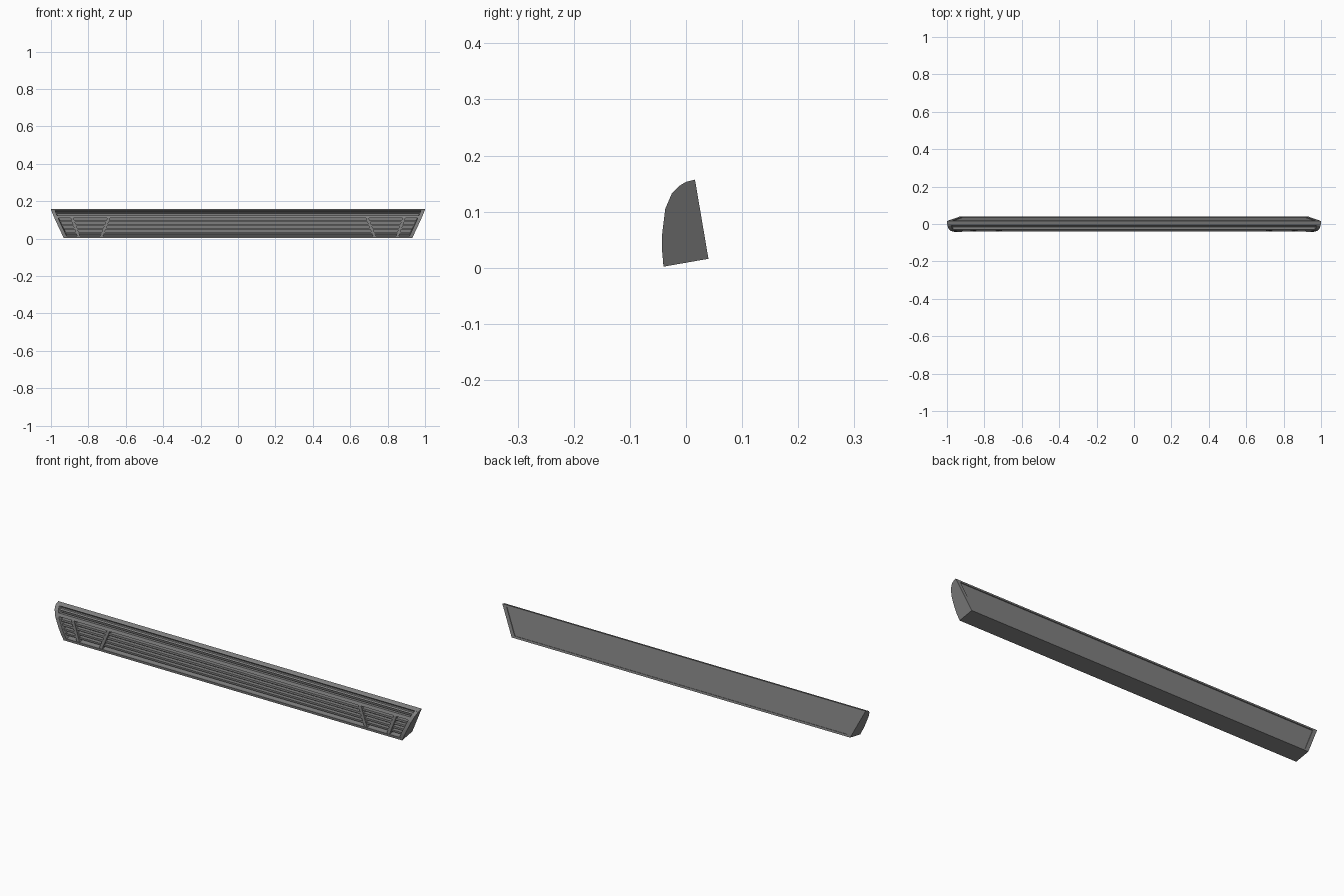
import bpy, bmesh, math
from mathutils import Vector

if "Cube" in bpy.data.objects:
    bpy.data.objects.remove(bpy.data.objects["Cube"])

grey = bpy.data.materials.new("mid grey")
grey.diffuse_color = (0.22, 0.22, 0.22, 1)
grey.use_nodes = True
grey.node_tree.nodes["Principled BSDF"].inputs["Base Color"].default_value = grey.diffuse_color

# side outline (y, z): curved front, then top and back corners
FRONT = [(-.04, .002), (-.043, .035), (-.0425, .06), (-.037, .105),
         (-.025, .133), (-.012, .146), (0, .153), (.016, .157)]
BACK = [(.016, .157), (.04, .016)]
TILT = math.radians(9.8)


def half_width(y, z):
    """Half length of the body; the ends flare towards the top."""
    w = z * math.cos(TILT) - (y + .04) * math.sin(TILT)
    return .93 + .07 * w / .146


def front_y(z):
    for (y0, z0), (y1, z1) in zip(FRONT, FRONT[1:]):
        if z <= z1:
            return y0 + (y1 - y0) * (z - z0) / (z1 - z0)
    return FRONT[-1][0]


def finish(name, bm):
    bmesh.ops.recalc_face_normals(bm, faces=bm.faces)
    me = bpy.data.meshes.new(name)
    bm.to_mesh(me)
    bm.free()
    me.materials.append(grey)
    ob = bpy.data.objects.new(name, me)
    bpy.context.collection.objects.link(ob)
    return ob


def loft(name, rings):
    """Closed solid between two matching rings of points."""
    bm = bmesh.new()
    a, b = [[bm.verts.new(p) for p in r] for r in rings]
    n = len(a)
    for i in range(n):
        j = (i + 1) % n
        bm.faces.new((a[i], a[j], b[j], b[i]))
    bm.faces.new(a)
    bm.faces.new(b)
    return finish(name, bm)


def strip(name, prof, inset=.01):
    """Profile run along the whole length, stopping inside the end caps."""
    return loft(name, [[(s * (half_width(y, z) - inset), y, z) for y, z in prof]
                       for s in (-1, 1)])


def bar(name, z, h, setback, depth):
    """Slat that follows the curved front at a given height."""
    y0, y1 = front_y(z - h / 2) + setback, front_y(z + h / 2) + setback
    yb = max(y0, y1) + depth
    strip(name, [(y0, z - h / 2), (y1, z + h / 2), (yb, z + h / 2), (yb, z - h / 2)])


# end caps
for s, side in ((-1, "left"), (1, "right")):
    prof = FRONT + BACK[1:]
    loft(side + "_end_cap", [[(s * (half_width(y, z) - t), y, z) for y, z in prof]
                             for t in (0, .02)])

# back panel, slightly sunk between the rims
strip("back_panel", [(.008, .014), (.036, .018), (.0135, .15), (.002, .148)])

# top and bottom rims
strip("top_rim", [(-.007, .149), (0, .153), (.016, .157), (.0175, .148), (.002, .142)])
strip("bottom_rim", [(-.04, .002), (.04, .016), (.038, .026), (-.03, .014), (-.0413, .014)])

# upper bar and the recessed horizontal slats
bar("upper_bar", .117, .014, .0, .015)
bar("upper_slat", .136, .006, .01, .012)
for i, z in enumerate((.032, .052, .072, .092)):
    bar("slat_%d" % (i + 1), z, .009, .010, .02)

# slanted struts in front of the slats
for s, side in ((-1, "left"), (1, "right")):
    for label, xt, xb in (("outer", .888, .852), ("inner", .69, .73)):
        rings = []
        for x, z in ((xb, .012), (xt, .112)):
            y = front_y(z) + .002
            rings.append([(s * (x + dx), y + dy, z)
                          for dx, dy in ((-.008, 0), (.008, 0), (.008, .025), (-.008, .025))])
        loft("%s_%s_strut" % (side, label), rings)
